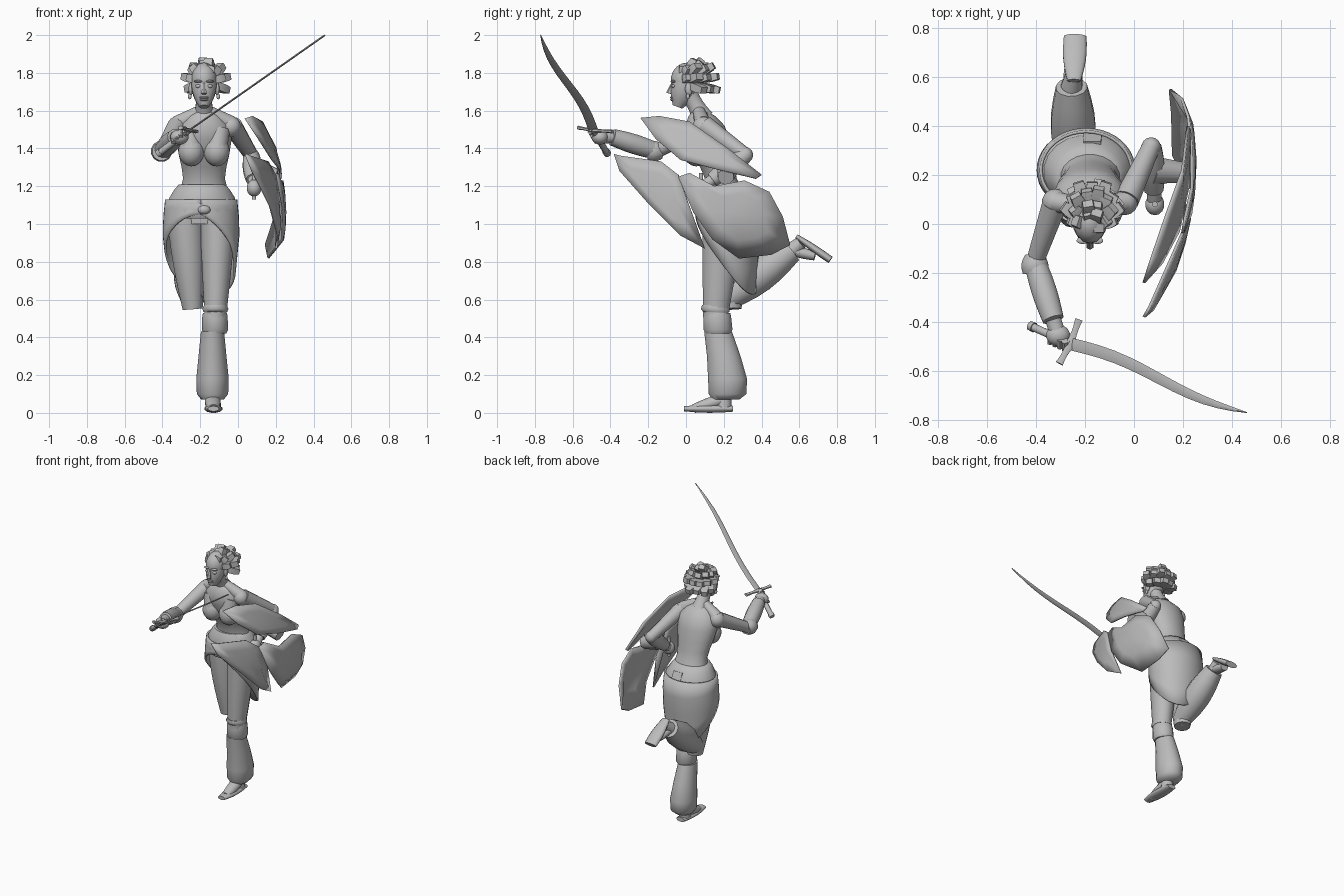
import bpy, bmesh, math
from math import sin, cos, pi, radians
from mathutils import Vector

default_cube = bpy.data.objects.get("Cube")
if default_cube:
    bpy.data.objects.remove(default_cube, do_unlink=True)

GREY = (.5, .5, .5, 1)
plain_grey = bpy.data.materials.new("plain_grey")
plain_grey.use_nodes = True
plain_grey.diffuse_color = GREY
plain_grey.node_tree.nodes["Principled BSDF"].inputs["Base Color"].default_value = GREY

X_AXIS, Y_AXIS, Z_AXIS = Vector((1, 0, 0)), Vector((0, 1, 0)), Vector((0, 0, 1))
MIDLINE = -.18


def finish(name, bm, smooth=True, thickness=0):
    bmesh.ops.recalc_face_normals(bm, faces=bm.faces)
    mesh = bpy.data.meshes.new(name)
    bm.to_mesh(mesh)
    bm.free()
    mesh.materials.append(plain_grey)
    part = bpy.data.objects.new(name, mesh)
    bpy.context.collection.objects.link(part)
    bpy.ops.object.select_all(action='DESELECT')
    part.select_set(True)
    bpy.context.view_layer.objects.active = part
    if smooth:
        bpy.ops.object.shade_smooth_by_angle(angle=radians(55))
    if thickness:
        modifier = part.modifiers.new("thickness", 'SOLIDIFY')
        modifier.thickness, modifier.offset = thickness, 0


def skin(name, rings, sides, smooth=True):
    """Closed loft through ellipses given as centre and two half-axis vectors."""
    bm = bmesh.new()
    turns = [2 * pi * (k + .5) / sides for k in range(sides)]
    loops = [[bm.verts.new(centre + across * cos(turn) + deep * sin(turn)) for turn in turns]
             for centre, across, deep in rings]
    for lower, upper in zip(loops, loops[1:]):
        for k in range(sides):
            bm.faces.new((lower[k - 1], lower[k], upper[k], upper[k - 1]))
    bm.faces.new(loops[0])
    bm.faces.new(loops[-1])
    finish(name, bm, smooth)


def limb(name, start, end, start_radius, end_radius, bulge=0, flat=1, sides=12, smooth=True):
    """Tapered, swelling rod between two joints."""
    start, end = Vector(start), Vector(end)
    along = (end - start).normalized()
    across = (Y_AXIS if abs(along.z) > .9 else Z_AXIS).cross(along).normalized()
    deep = along.cross(across) * flat
    rings = []
    for step in range(7):
        t = step / 6
        radius = start_radius + (end_radius - start_radius) * t + bulge * sin(pi * t)
        rings.append((start.lerp(end, t), across * radius, deep * radius))
    skin(name, rings, sides, smooth)


def column(name, x, sections, depth):
    """Upright form from level sections given as height, y and half width."""
    skin(name, [(Vector((x, y, z)), X_AXIS * width, Y_AXIS * width * depth)
                for z, y, width in sections], 20)


def ball(name, centre, size):
    bm = bmesh.new()
    bmesh.ops.create_uvsphere(bm, u_segments=14, v_segments=9, radius=1)
    bmesh.ops.scale(bm, vec=size, verts=bm.verts)
    bmesh.ops.translate(bm, vec=centre, verts=bm.verts)
    finish(name, bm)


# Torso, neck and head
column("torso", MIDLINE, ((1, .23, .16), (1.1, .22, .16), (1.17, .205, .13), (1.24, .185, .112), (1.3, .165, .12),
                          (1.37, .14, .136), (1.45, .115, .148), (1.52, .1, .14), (1.57, .085, .095),
                          (1.6, .07, .05)), .76)
limb("neck", (MIDLINE, .09, 1.56), (MIDLINE, .01, 1.7), .06, .05, -.01)
ball("skull", (MIDLINE, .01, 1.765), (.07, .09, .09))
limb("jaw", (MIDLINE, 0, 1.74), (MIDLINE, -.045, 1.62), .07, .025, .01, 1.1)
limb("nose", (MIDLINE, -.07, 1.75), (MIDLINE, -.09, 1.69), .006, .016, sides=6)
for name, height in (("upper_lip", 1.67), ("lower_lip", 1.658)):
    ball(name, (MIDLINE, -.07, height), (.024, .014, .007))

# Paired features
for side, sign in (("right", -1), ("left", 1)):
    def paired(offset, y, z):
        return MIDLINE + sign * offset, y, z
    ball(side + "_breast", paired(.067, .055, 1.385), (.07, .072, .08))
    limb(side + "_upper_chest", paired(.08, .07, 1.5), paired(.067, .04, 1.39), .06, .055)
    limb(side + "_trapezius", paired(.03, .07, 1.59), paired(.14, .09, 1.53), .035, .045)
    ball(side + "_shoulder", paired(.142, .09, 1.515), (.055, .055, .055))
    ball(side + "_eye", paired(.03, -.066, 1.73), (.016, .01, .01))
    ball(side + "_brow", paired(.03, -.068, 1.755), (.025, .014, .007))
    ball(side + "_ear", paired(.07, .015, 1.715), (.012, .02, .035))
    ball(side + "_earring", paired(.075, .01, 1.675), (.01, .01, .015))

# Chunky swept-back locks in rows, each centred on the back of the head
crown = Vector((MIDLINE + .01, .02, 1.75))
for row, (elevation, count, spread) in enumerate(((78, 4, 270), (46, 10, 324), (15, 9, 230), (-20, 6, 150))):
    for k in range(count):
        azimuth = radians(spread * (k / (count - 1) - .5))
        lift = radians(elevation)
        outward = Vector((cos(lift) * sin(azimuth), cos(lift) * cos(azimuth), sin(lift)))
        length = .11 + .015 * (k % 2)
        limb(f"hair_lock_{row}_{k}", crown + outward * .05, crown + outward * length + Y_AXIS * .045,
             .03, .03, .008, .8, sides=4, smooth=False)

# Sword arm
right_shoulder, right_elbow = Vector((-.325, .08, 1.515)), Vector((-.405, -.155, 1.385))
right_wrist, right_fist = Vector((-.33, -.39, 1.46)), Vector((-.31, -.455, 1.46))
limb("right_upper_arm", right_shoulder, right_elbow, .052, .037)
ball("right_elbow", right_elbow, (.042, .045, .04))
limb("right_elbow_guard", right_elbow - Y_AXIS * .05, right_elbow + Y_AXIS * .03, .05, .04, .012)
limb("right_bracer", right_elbow, right_wrist, .045, .045, .008)
limb("right_hand", right_wrist, right_fist, .033, .035)
ball("right_fist", right_fist, (.05, .045, .04))

# Curved sword with grip, fingers and guard
pommel, hilt, sword_tip = Vector((-.425, -.415, 1.37)), Vector((-.26, -.49, 1.495)), Vector((.46, -.77, 2))
limb("sword_grip", pommel, hilt, .018, .016, sides=8)
limb("sword_pommel", pommel, pommel.lerp(hilt, .1), .02, .022, sides=8)
for k in range(4):
    knuckle = pommel.lerp(hilt, .5 + k * .12)
    limb(f"right_finger_{k}", knuckle + Z_AXIS * .03, knuckle - Y_AXIS * .035, .014, .012, sides=6)
for name, end in (("lower", (-.305, -.57, 1.51)), ("upper", (-.225, -.39, 1.49))):
    limb(f"sword_guard_{name}", hilt, end, .022, .018, -.006, .6, sides=6)

bm = bmesh.new()
blade_rows = []
for step in range(13):
    t = step / 12
    spine = hilt.lerp(sword_tip, t) + Y_AXIS * .017 * sin(2 * pi * t)
    edge = Y_AXIS * (.002 + .024 * (1 - t ** 4))
    ridge = Vector((-.003, 0, .004))
    blade_rows.append([bm.verts.new(spine + offset) for offset in (edge, ridge, -edge, -ridge)])
for lower, upper in zip(blade_rows, blade_rows[1:]):
    for k in range(4):
        bm.faces.new((lower[k - 1], lower[k], upper[k], upper[k - 1]))
bm.faces.new(blade_rows[0])
bm.faces.new(blade_rows[-1])
finish("sword_blade", bm)

# Shield arm
left_shoulder, left_elbow, left_fist = Vector((-.03, .1, 1.52)), Vector((.07, .315, 1.365)), Vector((.085, .08, 1.19))
limb("left_upper_arm", left_shoulder, left_elbow, .053, .038)
ball("left_elbow", left_elbow, (.04, .04, .042))
limb("left_bracer", left_elbow, left_elbow.lerp(left_fist, .75), .043, .04, .01)
limb("left_wrist", left_elbow.lerp(left_fist, .7), left_fist, .03, .032)
ball("left_fist", left_fist, (.04, .045, .045))
limb("shield_handle", left_fist - Z_AXIS * .06, left_fist + Z_AXIS * .08, .012, .012, sides=8)
limb("shield_strap", left_elbow.lerp(left_fist, .4), (.2, .21, 1.25), .06, .045, sides=8)

# Three-lobed shield: angular outlines as (y, z) laid on a dome that turns in at the rim
lobe_outlines = {
    "upper": ((-.24, 1.56), (-.14, 1.57), (.02, 1.54), (.22, 1.4), (.4, 1.26), (.37, 1.24),
              (.16, 1.29), (-.03, 1.34), (-.16, 1.45)),
    "front": ((-.38, 1.37), (-.34, 1.36), (-.13, 1.33), (-.04, 1.26), (.02, 1.09), (.1, .87),
              (-.03, .94), (-.19, 1.1), (-.35, 1.28)),
    "back": ((-.04, 1.25), (.02, 1.27), (.15, 1.2), (.31, 1.23), (.44, 1.17), (.51, 1.04),
             (.55, .89), (.45, .84), (.28, .82), (.14, .92), (.04, 1.06)),
}
for lobe, outline in lobe_outlines.items():
    bm = bmesh.new()
    corners = [Vector(corner) for corner in outline]
    middle = sum(corners, Vector((0, 0))) / len(corners)

    def on_dome(point):
        y, z = point
        rim = max(0, y - .35) ** 2 + 4 * max(0, .95 - z) ** 2
        return bm.verts.new((.25 - .42 * ((y - .25) ** 2 + (z - 1.05) ** 2) - rim, y, z))
    hub = on_dome(middle)
    inner, outer = [[on_dome(middle.lerp(corner, reach)) for corner in corners] for reach in (.6, 1)]
    for k in range(len(corners)):
        bm.faces.new((hub, inner[k - 1], inner[k]))
        bm.faces.new((inner[k - 1], outer[k - 1], outer[k], inner[k]))
    finish(f"shield_{lobe}_lobe", bm, thickness=.012)

# Standing leg
left_hip, left_knee = (-.105, .2, 1.05), (-.12, .155, .5)
left_toe = Vector((-.13, -.01, .022))
limb("left_thigh", left_hip, left_knee, .1, .058, .002, 1.15)
column("left_knee_band", -.12, ((.57, .15, .06), (.55, .155, .07), (.535, .16, .064)), 1.1)
column("left_cuff", -.122, ((.53, .165, .064), (.51, .165, .068), (.44, .17, .07), (.42, .17, .06)), 1.1)
column("left_trouser", -.135, ((.43, .17, .062), (.3, .2, .075), (.18, .22, .087), (.1, .22, .084),
                               (.07, .21, .06)), 1.2)
limb("left_ankle", (-.135, .2, .1), (-.13, .2, .02), .042, .042)
limb("left_instep", (-.135, .19, .07), left_toe + Y_AXIS * .05, .042, .03, .005, .8)
limb("left_foot", (-.13, .25, .022), left_toe, .035, .03, .016, .46)

# Raised leg
right_hip, right_knee = (-.28, .22, 1.05), (-.24, .235, .55)
right_cuff, right_toe = Vector((-.255, .56, .86)), Vector((-.24, .765, .81))
limb("right_thigh", right_hip, right_knee, .1, .055, .01, 1.1)
limb("right_trouser", (-.24, .21, .595), right_cuff, .06, .065, .032)
limb("right_ankle", right_cuff, (-.245, .61, .9), .045, .035)
limb("right_instep", right_cuff, right_cuff.lerp(right_toe, .6), .036, .03, .004, .8)
limb("right_foot", (-.245, .585, .935), right_toe, .028, .048, .01, .42)

# Wrapped skirt parted at the front and longest behind the standing leg
bm = bmesh.new()
skirt_columns = []
waist_height = 1.13
for k in range(41):
    turn = 2 * pi * k / 40
    hem = .85 + .2 * cos(turn) - .05 * (sin(turn) + abs(sin(turn)))
    skirt_column = []
    for step in range(5):
        height = waist_height + (hem - waist_height) * step / 4
        drop = waist_height - height
        width = .185 + .012 * sin(pi * min(1, drop * 3)) - .04 * max(0, drop - .2)
        skirt_column.append(bm.verts.new((-.195 + width * sin(turn), .22 - width * .85 * cos(turn), height)))
    skirt_columns.append(skirt_column)
for first, second in zip(skirt_columns, skirt_columns[1:]):
    for k in range(4):
        bm.faces.new((first[k], first[k + 1], second[k + 1], second[k]))
finish("skirt", bm, thickness=.012)

# Sash wraps, knot and back pouch
column("lower_sash", -.195, ((1.03, .22, .185), (1.05, .22, .197), (1.1, .215, .192), (1.12, .21, .175)), .86)
column("upper_sash", -.19, ((1.1, .215, .185), (1.14, .21, .175), (1.18, .2, .15), (1.21, .195, .125)), .84)
ball("sash_knot", (MIDLINE, .06, 1.075), (.035, .025, .025))
limb("back_pouch", (-.17, .325, 1.17), (-.17, .36, 1.1), .05, .055, 0, .4, sides=4, smooth=False)
